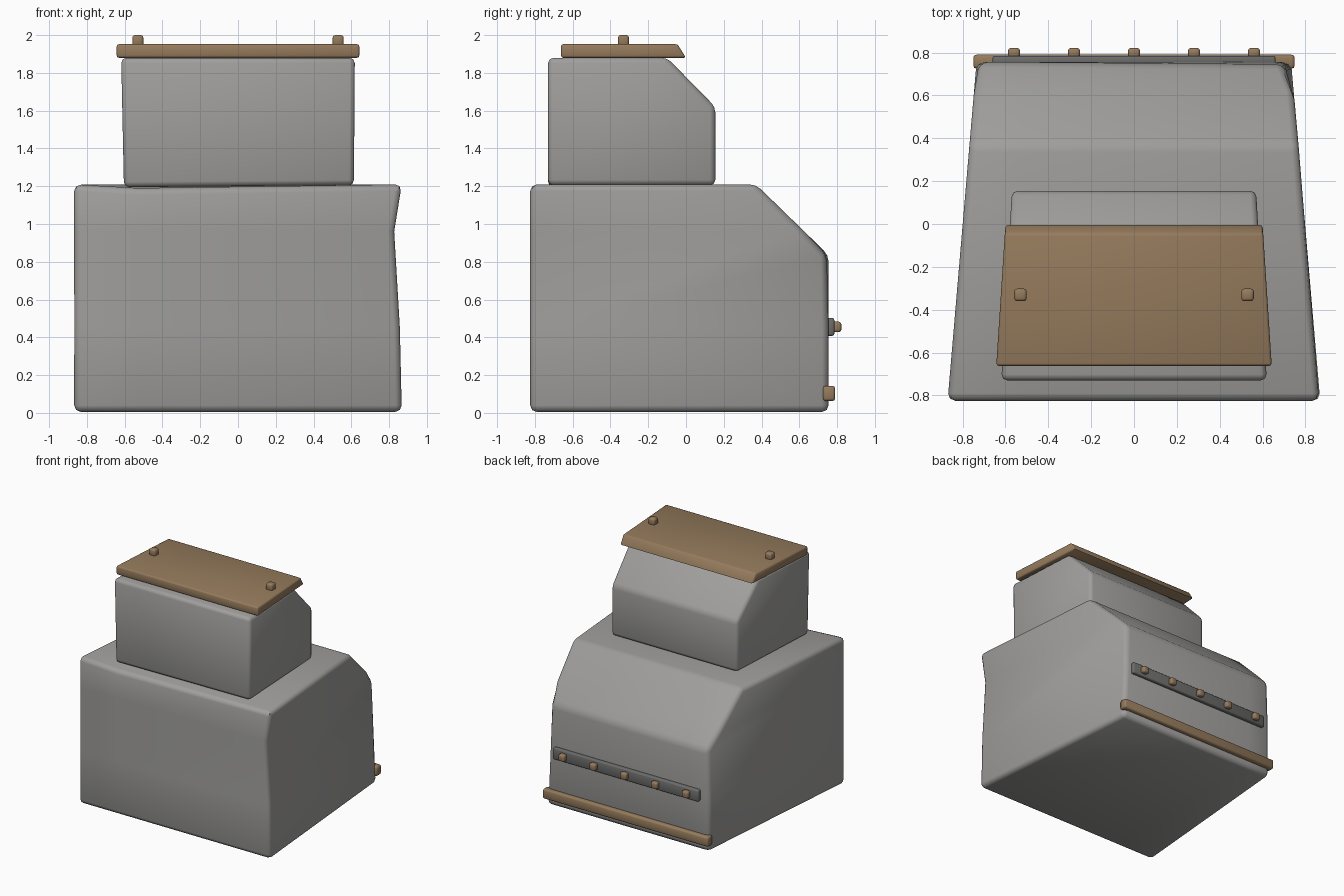
import bpy, bmesh, math
from mathutils import Vector

if "Cube" in bpy.data.objects:
    bpy.data.objects.remove(bpy.data.objects["Cube"])


def material(name, rgb):
    m = bpy.data.materials.new(name)
    m.diffuse_color = (*rgb, 1)
    m.use_nodes = True
    m.node_tree.nodes["Principled BSDF"].inputs["Base Color"].default_value = m.diffuse_color
    return m


STONE = material("stone grey", (0.35, 0.345, 0.338))
DARK = material("dark grey", (0.15, 0.15, 0.148))
WOOD = material("wood brown", (0.30, 0.197, 0.108))


def block(name, profile, half_front, half_back, mat, bevel, segs=2, cuts=(), dents=()):
    """Side profile (y, z) extruded across x with a width that tapers along y.
    cuts: (axis, value) extra edge loops; dents: (point, offset) nudge nearest vertex."""
    y0 = min(p[0] for p in profile)
    y1 = max(p[0] for p in profile)
    bm = bmesh.new()
    sides = []
    for s in (-1, 1):
        sides.append([bm.verts.new((s * (half_front + (half_back - half_front) * (y - y0) / (y1 - y0)), y, z))
                      for y, z in profile])
    left, right = sides
    n = len(profile)
    bm.faces.new(left)
    bm.faces.new(right[::-1])
    for i in range(n):
        j = (i + 1) % n
        bm.faces.new((left[j], left[i], right[i], right[j]))
    for axis, value in cuts:
        co, no = Vector(), Vector()
        co[axis], no[axis] = value, 1
        bmesh.ops.bisect_plane(bm, geom=bm.verts[:] + bm.edges[:] + bm.faces[:],
                               plane_co=co, plane_no=no)
    for point, offset in dents:
        v = min(bm.verts, key=lambda v: (v.co - Vector(point)).length)
        v.co += Vector(offset)
    bmesh.ops.recalc_face_normals(bm, faces=bm.faces[:])
    sharp = [e for e in bm.edges if e.calc_face_angle(0) > math.radians(30)]
    bmesh.ops.bevel(bm, geom=sharp, offset=bevel, segments=segs, profile=0.5,
                    affect='EDGES', clamp_overlap=True)
    bmesh.ops.recalc_face_normals(bm, faces=bm.faces[:])
    me = bpy.data.meshes.new(name)
    bm.to_mesh(me)
    bm.free()
    me.materials.append(mat)
    ob = bpy.data.objects.new(name, me)
    bpy.context.collection.objects.link(ob)
    bpy.ops.object.select_all(action='DESELECT')
    ob.select_set(True)
    bpy.context.view_layer.objects.active = ob
    bpy.ops.object.shade_smooth_by_angle(angle=math.radians(50))
    return ob


def box(name, x, y0, y1, z0, z1, half, mat, bevel):
    ob = block(name, [(y0, z0), (y1, z0), (y1, z1), (y0, z1)], half, half, mat, bevel)
    ob.location.x = x
    return ob


# large lower stone with sloped back and chipped corners
block("lower_stone",
      [(-0.825, 0.005), (0.755, 0.005), (0.755, 0.835), (0.37, 1.21), (-0.825, 1.21)],
      0.87, 0.735, STONE, 0.035,
      cuts=[(2, 0.96), (2, 0.45), (0, -0.53)],
      dents=[((0.87, -0.825, 0.96), (-0.04, 0, 0)),
             ((0.87, -0.825, 0.45), (-0.01, 0, 0)),
             ((-0.53, -0.825, 1.21), (0, 0, -0.02)),
             ((0.735, 0.755, 0.835), (-0.04, -0.01, 0)),
             ((0.735, 0.755, 0.45), (-0.02, 0, 0)),
             ((-0.735, 0.755, 0.835), (0.015, 0, 0))])

# smaller upper stone
block("upper_stone",
      [(-0.73, 1.195), (0.155, 1.205), (0.155, 1.62), (-0.10, 1.88), (-0.73, 1.88)],
      0.62, 0.57, STONE, 0.028,
      dents=[((-0.62, -0.73, 1.195), (0.015, 0, 0)),
             ((0.62, -0.73, 1.195), (-0.005, 0, 0.01))])

# wooden lid with slanted back edge, and its two pegs
block("lid_board", [(-0.662, 1.88), (0.0, 1.88), (-0.045, 1.952), (-0.662, 1.952)],
      0.643, 0.60, WOOD, 0.012)
for i, x in enumerate((-0.53, 0.53)):
    box(f"lid_peg_{i}", x, -0.36, -0.302, 1.94, 2.0, 0.029, WOOD, 0.013)

# wooden rail along the bottom of the back
box("back_rail", 0, 0.725, 0.79, 0.063, 0.143, 0.75, WOOD, 0.014)

# dark strip with five pegs on the back
box("back_strip", 0, 0.74, 0.785, 0.408, 0.502, 0.66, DARK, 0.01)
for i in range(5):
    box(f"strip_peg_{i}", -0.56 + 0.28 * i, 0.775, 0.822, 0.427, 0.483, 0.028, WOOD, 0.013)
